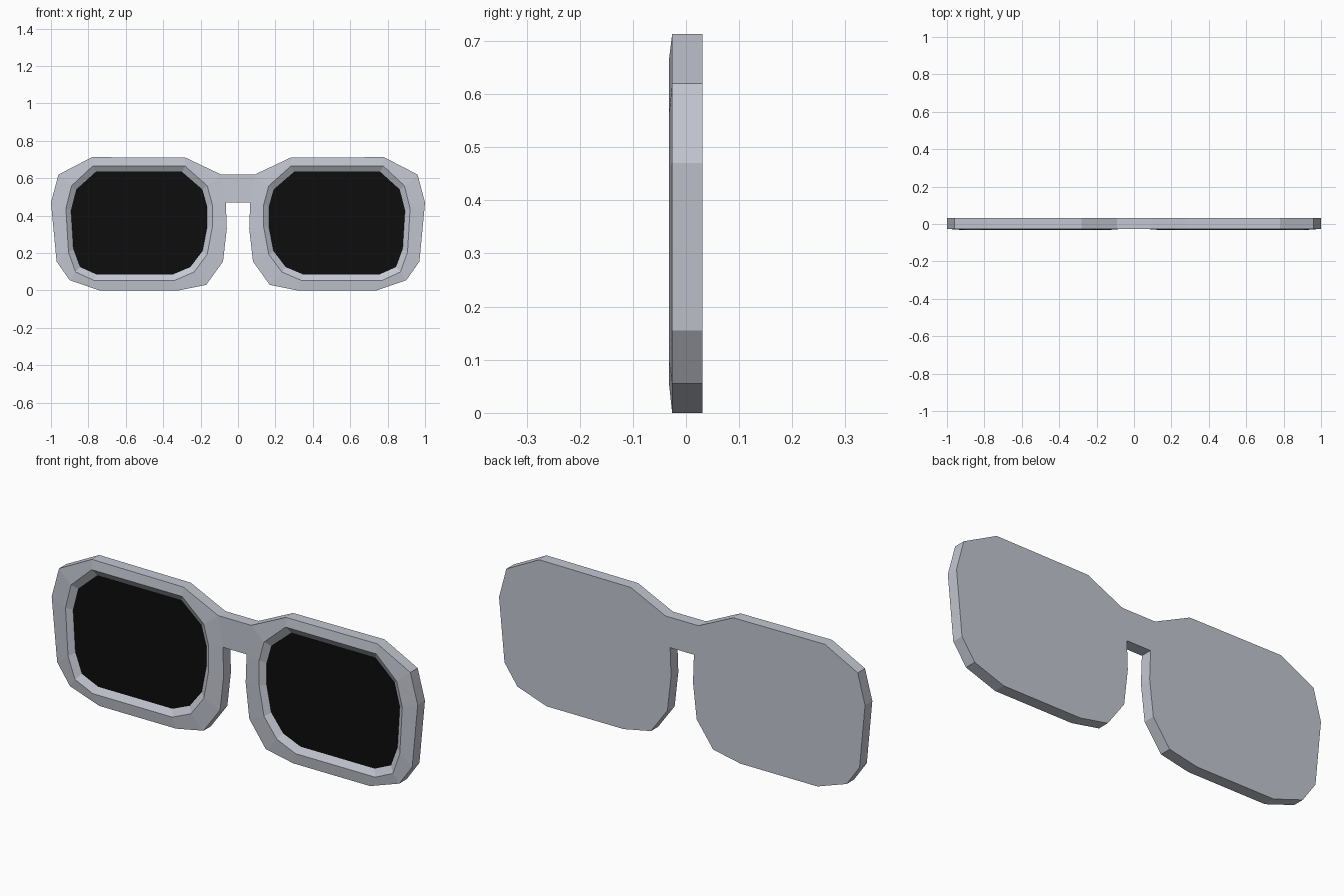
import bpy
import bmesh

cube = bpy.data.objects.get("Cube")
if cube:
    bpy.data.objects.remove(cube)


def material(name, color):
    mat = bpy.data.materials.new(name)
    mat.use_nodes = True
    mat.diffuse_color = color
    bsdf = next(n for n in mat.node_tree.nodes if n.type == 'BSDF_PRINCIPLED')
    bsdf.inputs["Base Color"].default_value = color
    return mat


def ring(bm, points, y):
    return [bm.verts.new((x, y, z)) for x, z in points]


def bridge_rings(bm, a, b):
    n = len(a)
    for i in range(n):
        j = (i + 1) % n
        bm.faces.new((a[i], a[j], b[j], b[i]))


def finish(bm, name, mat):
    bmesh.ops.recalc_face_normals(bm, faces=bm.faces)
    mesh = bpy.data.meshes.new(name)
    bm.to_mesh(mesh)
    bm.free()
    mesh.materials.append(mat)
    obj = bpy.data.objects.new(name, mesh)
    bpy.context.collection.objects.link(obj)
    mirror = obj.modifiers.new("mirror", 'MIRROR')
    mirror.use_clip = True
    return obj


silver = material("silver grey", (0.55, 0.57, 0.64, 1))
black = material("lens black", (0.004, 0.004, 0.004, 1))

# Matching outlines, clockwise from the upper bridge corner
outer = [(.09, .62), (.28, .71), (.78, .713), (.96, .62), (1, .47), (.97, .155),
         (.9, .055), (.74, 0), (.32, 0), (.17, .03), (.08, .155), (.06, .33), (.065, .47)]
inner = [(.19, .54), (.3, .635), (.76, .635), (.865, .54), (.893, .43), (.88, .22),
         (.845, .125), (.755, .085), (.35, .085), (.255, .125), (.19, .21), (.165, .34), (.165, .45)]
ridge = [(.53 + (x - .53) * 1.075, .36 + (z - .36) * 1.11) for x, z in inner]
BACK, EDGE, RIDGE, LENS = .031, -.026, -.032, -.012

# Frame: flat back, outer wall, raised rim and sloping lens recess
bm = bmesh.new()
back = ring(bm, outer, BACK)
edge = ring(bm, outer, EDGE)
crest = ring(bm, ridge, RIDGE)
seat = ring(bm, inner, LENS)
bm.faces.new(back)
for a, b in ((edge, crest), (crest, seat)):
    bridge_rings(bm, a, b)
for i in range(len(outer) - 1):
    bm.faces.new((back[i], back[i + 1], edge[i + 1], edge[i]))

# Bridge across the nose
mid = {y: ring(bm, [(0, .62), (0, .47)], y) for y in (BACK, EDGE)}
for loop, y in ((back, BACK), (edge, EDGE)):
    bm.faces.new((loop[0], loop[-1], mid[y][1], mid[y][0]))
for k, side in ((0, 0), (-1, 1)):
    bm.faces.new((back[k], edge[k], mid[EDGE][side], mid[BACK][side]))
finish(bm, "frame", silver)

# Dark lenses
bm = bmesh.new()
front = ring(bm, inner, LENS)
rear = ring(bm, inner, LENS + .008)
bm.faces.new(front)
bm.faces.new(rear)
bridge_rings(bm, front, rear)
finish(bm, "lenses", black)
